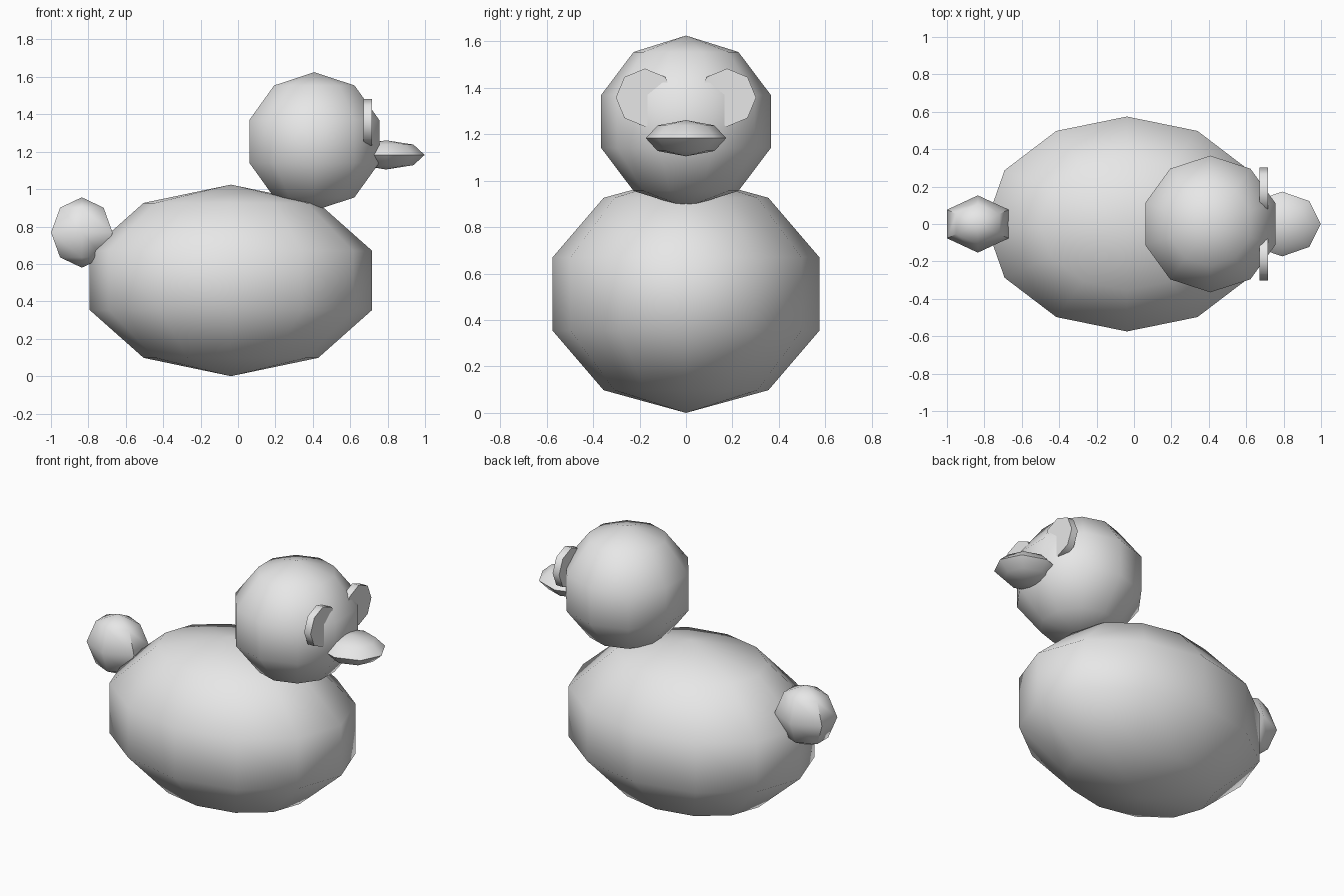
import bpy, bmesh, math
from mathutils import Matrix, Vector

if "Cube" in bpy.data.objects:
    bpy.data.objects.remove(bpy.data.objects["Cube"])

grey = bpy.data.materials.new("light grey")
grey.diffuse_color = (0.8, 0.8, 0.8, 1)
grey.use_nodes = True
grey.node_tree.nodes["Principled BSDF"].inputs["Base Color"].default_value = grey.diffuse_color


def finish(name, bm, loc):
    """Turn a bmesh into a placed object, smooth except at sharp corners."""
    mesh = bpy.data.meshes.new(name)
    bmesh.ops.recalc_face_normals(bm, faces=bm.faces[:])
    bm.to_mesh(mesh)
    bm.free()
    mesh.materials.append(grey)
    obj = bpy.data.objects.new(name, mesh)
    obj.location = loc
    bpy.context.collection.objects.link(obj)
    bpy.ops.object.select_all(action='DESELECT')
    obj.select_set(True)
    bpy.context.view_layer.objects.active = obj
    bpy.ops.object.shade_smooth_by_angle(angle=math.radians(55))
    return obj


def ball(name, loc, radii, segments, rings):
    """Low-poly ellipsoid with a column of vertices on the y axis."""
    bm = bmesh.new()
    bmesh.ops.create_uvsphere(bm, u_segments=segments, v_segments=rings, radius=1)
    # turn so that one vertex column points exactly along +y
    v = max(bm.verts, key=lambda v: v.co.x ** 2 + v.co.y ** 2)
    turn = math.pi / 2 - math.atan2(v.co.y, v.co.x)
    bm.transform(Matrix.Diagonal(Vector((*radii, 1))) @ Matrix.Rotation(turn, 4, 'Z'))
    return finish(name, bm, loc)


def disc(name, loc, radius, depth, sides):
    """Flat disc facing along x."""
    bm = bmesh.new()
    bmesh.ops.create_cone(bm, cap_ends=True, segments=sides, radius1=radius,
                          radius2=radius, depth=depth)
    # keep a vertex on the vertical axis
    bm.verts.ensure_lookup_table()
    v = bm.verts[0].co
    turn = -math.atan2(v.y, v.x)
    bm.transform(Matrix.Rotation(math.pi / 2, 4, 'Y') @ Matrix.Rotation(turn, 4, 'Z'))
    return finish(name, bm, loc)


# rounded parts
ball("body", (-0.038, 0, 0.512), (0.794, 0.604, 0.512), 12, 5)
ball("head", (0.408, 0, 1.255), (0.384, 0.384, 0.37), 10, 5)
ball("tail", (-0.835, 0, 0.768), (0.19, 0.153, 0.188), 6, 4)
ball("beak", (0.792, 0, 1.183), (0.206, 0.173, 0.078), 8, 4)

# pair of eyes
for side, label in ((-1, "right"), (1, "left")):
    disc(label + "_eye", (0.694, side * 0.177, 1.358), 0.125, 0.045, 8)
